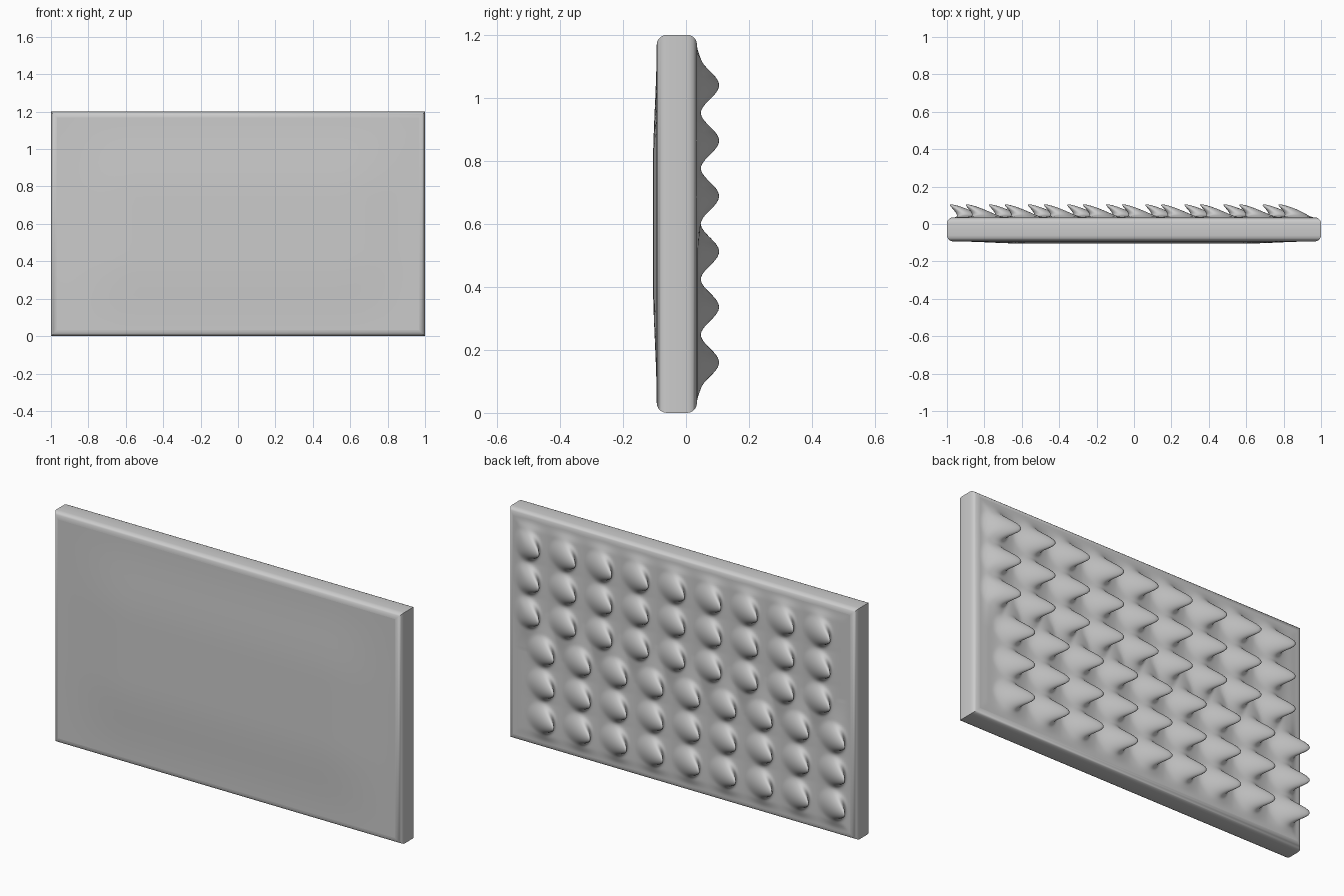
import bpy
import bmesh
import math

cube = bpy.data.objects.get("Cube")
if cube:
    bpy.data.objects.remove(cube, do_unlink=True)

HALF_W, HEIGHT = 1.0, 1.2
FRONT, BACK, ROUND = -0.093, 0.035, 0.032

grey = bpy.data.materials.new("plain_grey")
grey.use_nodes = True
grey.diffuse_color = (0.6, 0.6, 0.6, 1)
grey.node_tree.nodes["Principled BSDF"].inputs["Base Color"].default_value = (0.6, 0.6, 0.6, 1)


def finish(name, bm, angle):
    mesh = bpy.data.meshes.new(name)
    bm.to_mesh(mesh)
    bm.free()
    obj = bpy.data.objects.new(name, mesh)
    bpy.context.collection.objects.link(obj)
    mesh.materials.append(grey)
    bpy.ops.object.select_all(action="DESELECT")
    obj.select_set(True)
    bpy.context.view_layer.objects.active = obj
    bpy.ops.object.shade_smooth_by_angle(angle=math.radians(angle))
    return obj


def smooth(t):
    t = max(0.0, min(1.0, t))
    return t * t * (3 - 2 * t)


def border_distance(x, z):
    return min(HALF_W - abs(x), z, HEIGHT - z) - ROUND


def panel(name, nx, nz, shape, flip):
    """Grid that fills the rounded frame; shape(x, z) gives the final point."""
    bm = bmesh.new()
    rows = []
    for j in range(nz + 1):
        z = ROUND + (HEIGHT - 2 * ROUND) * j / nz
        row = []
        for i in range(nx + 1):
            x = (HALF_W - ROUND) * (2 * i / nx - 1)
            row.append(bm.verts.new(shape(x, z)))
        rows.append(row)
    for a, b in zip(rows, rows[1:]):
        for i in range(nx):
            quad = [a[i], a[i + 1], b[i + 1], b[i]]
            bm.faces.new(quad[::-1] if flip else quad)
    return finish(name, bm, 80)


# Slab rim: rectangular rings following a rounded edge
steps = 5
arc = [math.pi / 2 * k / steps for k in range(steps + 1)]
profile = [(ROUND * (1 - math.sin(a)), FRONT + ROUND * (1 - math.cos(a))) for a in arc]
profile += [(ROUND * (1 - math.cos(a)), BACK - ROUND * (1 - math.sin(a))) for a in arc]
bm = bmesh.new()
rings = []
for inset, y in profile:
    w, lo, hi = HALF_W - inset, inset, HEIGHT - inset
    rings.append([bm.verts.new((x, y, z)) for x, z in ((-w, lo), (w, lo), (w, hi), (-w, hi))])
for a, b in zip(rings, rings[1:]):
    for k in range(4):
        n = (k + 1) % 4
        bm.faces.new((a[k], b[k], b[n], a[n]))
bmesh.ops.recalc_face_normals(bm, faces=bm.faces[:])
finish("slab_rim", bm, 40)


# Front face: very shallow pillow
def pillow(x, z):
    sx = smooth((HALF_W - ROUND - abs(x)) / 0.4)
    sz = smooth((HEIGHT / 2 - ROUND - abs(z - HEIGHT / 2)) / 0.4)
    return (x, FRONT - 0.012 * sx * sz, z)


panel("front_face", 40, 24, pillow, False)

# Back face: rows of hooked spikes leaning toward -x, upper rows staggered
ROWS, COLUMNS, STEP, LEAN = 6, 9, 0.209, 0.095
spikes = []
for r in range(ROWS):
    first_tip = -0.98 if r < ROWS / 2 else -0.895
    for c in range(COLUMNS):
        spikes.append((first_tip + STEP * c + LEAN, 0.16 + 0.176 * r))


def spiky(x, z):
    fade = smooth(border_distance(x, z) / 0.05)
    weight = ridge = 0.0
    for sx, sz in spikes:
        dx, dz = x - sx, z - sz
        if abs(dx) > 0.2 or abs(dz) > 0.2:
            continue
        reach = 0.105 if dx > 0 else 0.075
        r = math.hypot(dx / reach, dz / 0.09)
        if r < 1:
            weight = max(weight, (0.5 + 0.5 * math.cos(math.pi * r)) ** 1.1)
        ridge = max(ridge, math.exp(-(dx / 0.06) ** 2 - (dz / 0.13) ** 2))
    weight *= fade
    y = BACK + fade * (0.002 + 0.015 * ridge * (1 - weight)) + 0.068 * weight
    return (x - LEAN * weight ** 1.1, y, z)


panel("spiked_back", 200, 120, spiky, True)
